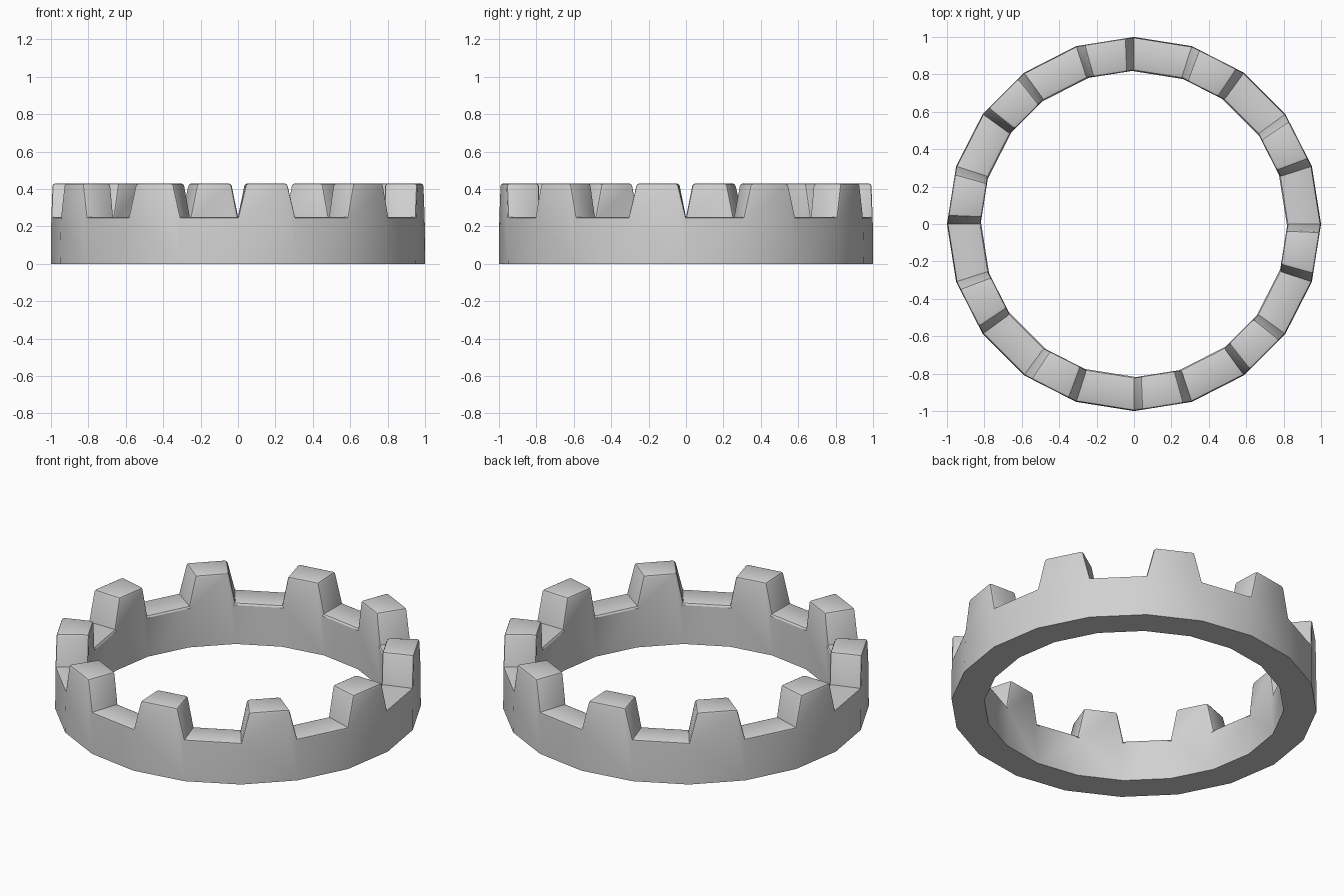
import bpy, bmesh, math
from mathutils import Vector

if "Cube" in bpy.data.objects:
    bpy.data.objects.remove(bpy.data.objects["Cube"])

SIDES = 20            # ring sides; every second side carries a tooth
R_OUT, R_IN = 1.0, 0.82
FLOOR, TOP = 0.25, 0.43
TAPER = 0.14          # tooth narrowing at each end, as a fraction of the side
BEVEL = 0.014

bm = bmesh.new()


def ring(radius, z):
    """Vertices of a regular polygon, starting at the front."""
    pts = []
    for i in range(SIDES):
        a = math.radians(-90) + i * math.tau / SIDES
        pts.append(bm.verts.new((radius * math.cos(a), radius * math.sin(a), z)))
    return pts


def tooth_edge(a, b):
    """Two top vertices of a tooth above the wall edge a-b."""
    lift = Vector((0, 0, TOP - FLOOR))
    return [bm.verts.new(a.co.lerp(b.co, t) + lift) for t in (TAPER, 1 - TAPER)]


ob, ot = ring(R_OUT, 0), ring(R_OUT, FLOOR)
ib, it = ring(R_IN, 0), ring(R_IN, FLOOR)

for i in range(SIDES):
    j = (i + 1) % SIDES
    bm.faces.new((ob[j], ob[i], ib[i], ib[j]))            # underside
    if i % 2 == 0:
        # wall with a tapered tooth
        o1, o2 = tooth_edge(ot[i], ot[j])
        i1, i2 = tooth_edge(it[i], it[j])
        bm.faces.new((ob[i], ob[j], ot[j], o2, o1, ot[i]))
        bm.faces.new((ib[j], ib[i], it[i], i1, i2, it[j]))
        bm.faces.new((o1, o2, i2, i1))
        bm.faces.new((ot[i], o1, i1, it[i]))
        bm.faces.new((o2, ot[j], it[j], i2))
    else:
        # wall with a gap
        bm.faces.new((ob[i], ob[j], ot[j], ot[i]))
        bm.faces.new((ib[j], ib[i], it[i], it[j]))
        bm.faces.new((ot[i], ot[j], it[j], it[i]))

bmesh.ops.recalc_face_normals(bm, faces=bm.faces)

# soften the upper outward edges
soft = [e for e in bm.edges
        if min(v.co.z for v in e.verts) > 0.2
        and e.calc_face_angle_signed() > math.radians(30)]
bmesh.ops.bevel(bm, geom=soft, offset=BEVEL, offset_type='OFFSET', segments=2,
                profile=0.5, affect='EDGES', clamp_overlap=True)

mesh = bpy.data.meshes.new("notched_ring")
bm.to_mesh(mesh)
bm.free()
obj = bpy.data.objects.new("notched_ring", mesh)
bpy.context.collection.objects.link(obj)

grey = bpy.data.materials.new("light_grey")
grey.diffuse_color = (0.64, 0.64, 0.64, 1)
grey.use_nodes = True
grey.node_tree.nodes["Principled BSDF"].inputs["Base Color"].default_value = grey.diffuse_color
mesh.materials.append(grey)

bpy.context.view_layer.objects.active = obj
obj.select_set(True)
bpy.ops.object.shade_smooth_by_angle(angle=math.radians(30))
